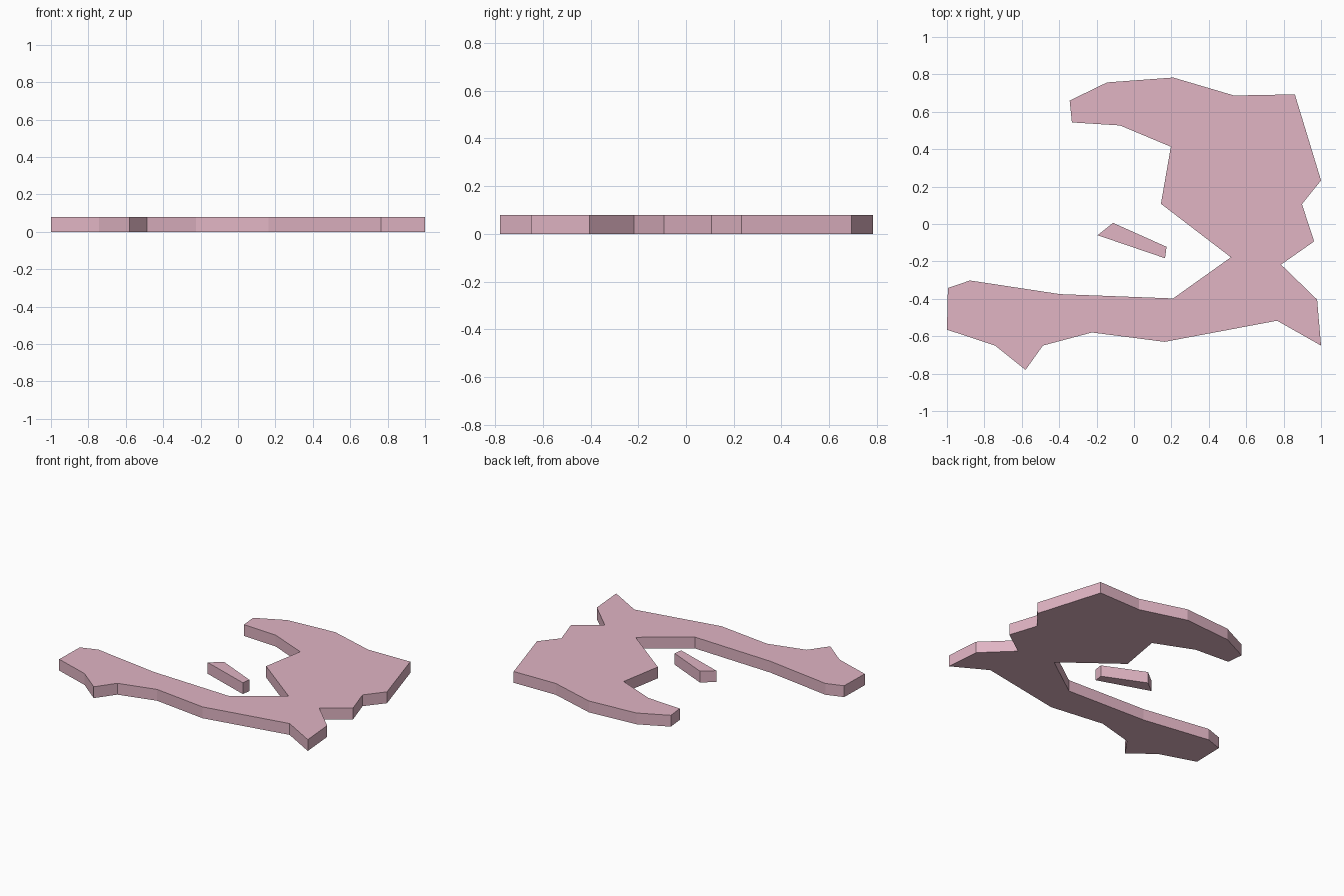
import bpy
import bmesh

if "Cube" in bpy.data.objects:
    bpy.data.objects.remove(bpy.data.objects["Cube"])

THICKNESS = 0.08

pink = bpy.data.materials.new("pink")
pink.diffuse_color = (0.75, 0.46, 0.55, 1)
pink.use_nodes = True
pink.node_tree.nodes["Principled BSDF"].inputs["Base Color"].default_value = pink.diffuse_color


def plate(name, outline):
    """Closed flat plate: outline filled at z = 0 and extruded upward."""
    bm = bmesh.new()
    face = bm.faces.new([bm.verts.new((x, y, 0)) for x, y in outline])
    result = bmesh.ops.extrude_face_region(bm, geom=[face], use_keep_orig=True)
    top = [v for v in result["geom"] if isinstance(v, bmesh.types.BMVert)]
    bmesh.ops.translate(bm, verts=top, vec=(0, 0, THICKNESS))
    bmesh.ops.recalc_face_normals(bm, faces=bm.faces[:])
    mesh = bpy.data.meshes.new(name)
    bm.to_mesh(mesh)
    bm.free()
    mesh.materials.append(pink)
    obj = bpy.data.objects.new(name, mesh)
    bpy.context.collection.objects.link(obj)
    return obj


# Large claw-shaped plate, counter-clockwise
upper_arm_outer = [(1.0, 0.233), (0.86, 0.693), (0.535, 0.687), (0.21, 0.783),
                   (-0.144, 0.757), (-0.344, 0.66)]
inner_bay = [(-0.332, 0.543), (-0.075, 0.527), (0.197, 0.413), (0.144, 0.108),
             (0.518, -0.178), (0.209, -0.398), (-0.396, -0.375),
             (-0.877, -0.302)]
lower_arm_outer = [(-0.995, -0.342), (-1.0, -0.565), (-0.743, -0.65),
                   (-0.58, -0.78), (-0.487, -0.65), (-0.225, -0.58),
                   (0.164, -0.63), (0.765, -0.517), (1.0, -0.65)]
right_edge = [(0.979, -0.404), (0.786, -0.217), (0.963, -0.093), (0.898, 0.106)]
plate("main_plate", upper_arm_outer + inner_bay + lower_arm_outer + right_edge)

# Small separate sliver in the bay
plate("small_sliver", [(-0.195, -0.06), (0.166, -0.183), (0.174, -0.122),
                       (-0.112, 0.006)])
